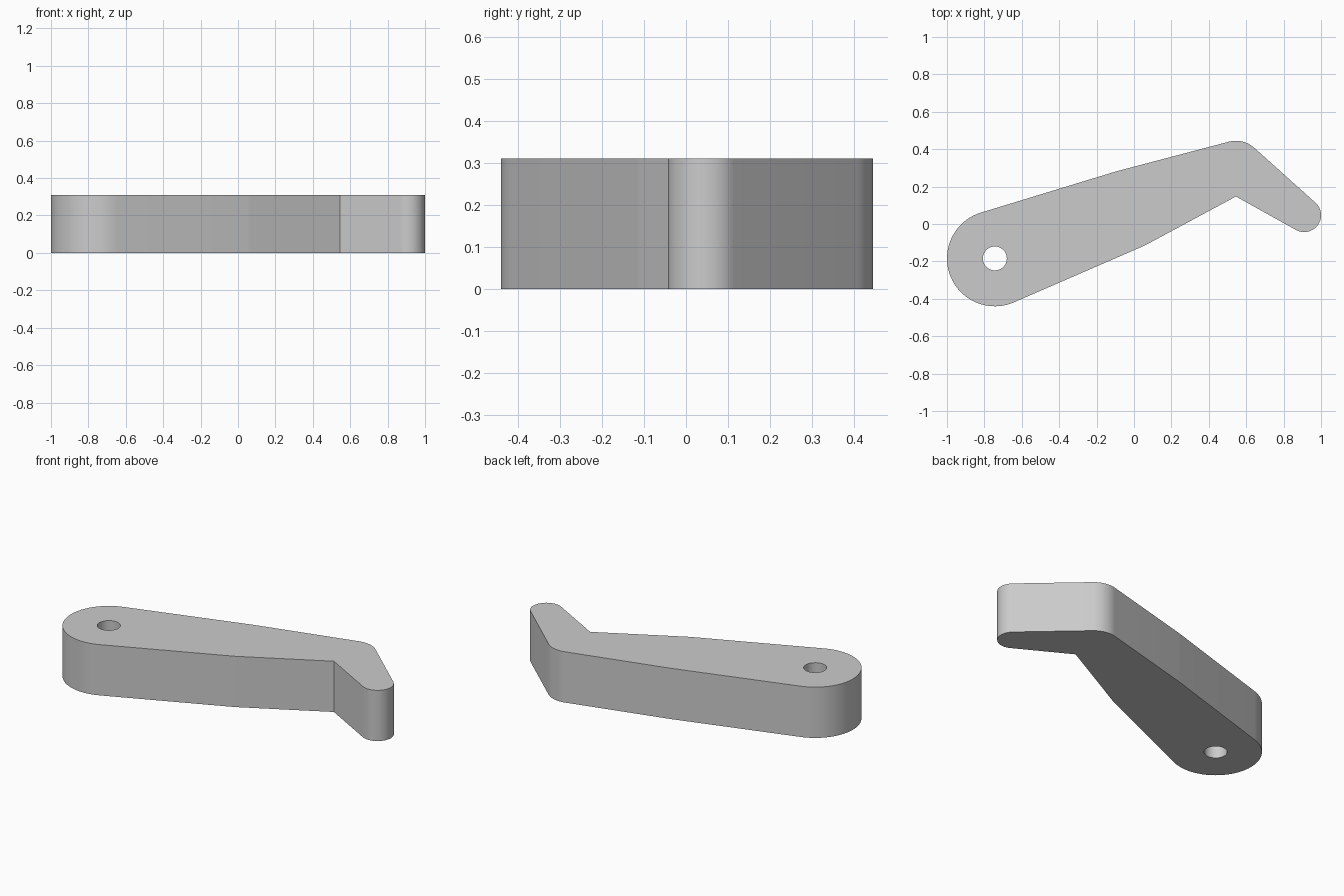
import bpy
import bmesh
import math
from mathutils import Vector

cube = bpy.data.objects.get("Cube")
if cube:
    bpy.data.objects.remove(cube)

HEIGHT = 0.31

# Rounded stations of the lever: (centre, radius)
pivot = (Vector((-0.744, -0.184)), 0.256)
middle = (Vector((-0.035, 0.077)), 0.213)
inner_corner = (Vector((0.545, 0.147)), 0.0)
tip = (Vector((0.91, 0.047)), 0.09)
elbow = (Vector((0.545, 0.298)), 0.147)
hole = (Vector((-0.744, -0.184)), 0.064)


def tangent_angle(a, b):
    """Direction of the outer normal of the line touching both circles."""
    d = b[0] - a[0]
    return math.atan2(d.y, d.x) - math.acos((a[1] - b[1]) / d.length)


def arc(circle, start, sweep, steps):
    centre, radius = circle
    angles = [start + sweep * i / steps for i in range(steps + 1)]
    return [centre + radius * Vector((math.cos(t), math.sin(t))) for t in angles]


def belt_outline(stations):
    """Anticlockwise outline of arcs joined by tangent lines."""
    points = []
    for i, here in enumerate(stations):
        if here[1] == 0:
            points.append(here[0])
            continue
        start = tangent_angle(stations[i - 1], here)
        end = tangent_angle(here, stations[(i + 1) % len(stations)])
        sweep = (end - start) % math.tau
        points += arc(here, start, sweep, max(2, math.ceil(sweep / 0.08)))
    return points


def add_loop(bm, points):
    verts = [bm.verts.new((p.x, p.y, 0)) for p in points]
    return [bm.edges.new((v, verts[(i + 1) % len(verts)])) for i, v in enumerate(verts)]


# Flat profile with the pivot hole, extruded to full thickness
bm = bmesh.new()
edges = add_loop(bm, belt_outline([pivot, middle, inner_corner, tip, elbow, middle]))
edges += add_loop(bm, arc(hole, 0, math.tau, 48)[:-1])
bmesh.ops.triangle_fill(bm, use_beauty=True, use_dissolve=False, edges=edges)
grown = bmesh.ops.extrude_face_region(bm, geom=bm.faces[:], use_keep_orig=True)
top = [g for g in grown["geom"] if isinstance(g, bmesh.types.BMVert)]
bmesh.ops.translate(bm, verts=top, vec=(0, 0, HEIGHT))
bmesh.ops.recalc_face_normals(bm, faces=bm.faces[:])
mesh = bpy.data.meshes.new("lever_arm")
bm.to_mesh(mesh)
bm.free()

lever = bpy.data.objects.new("lever_arm", mesh)
bpy.context.collection.objects.link(lever)

# Plain grey finish
grey = bpy.data.materials.new("light_grey")
grey.use_nodes = True
colour = (0.6, 0.6, 0.6, 1)
grey.diffuse_color = colour
grey.node_tree.nodes["Principled BSDF"].inputs["Base Color"].default_value = colour
mesh.materials.append(grey)

bpy.ops.object.select_all(action="DESELECT")
lever.select_set(True)
bpy.context.view_layer.objects.active = lever
bpy.ops.object.shade_smooth_by_angle(angle=math.radians(30))
